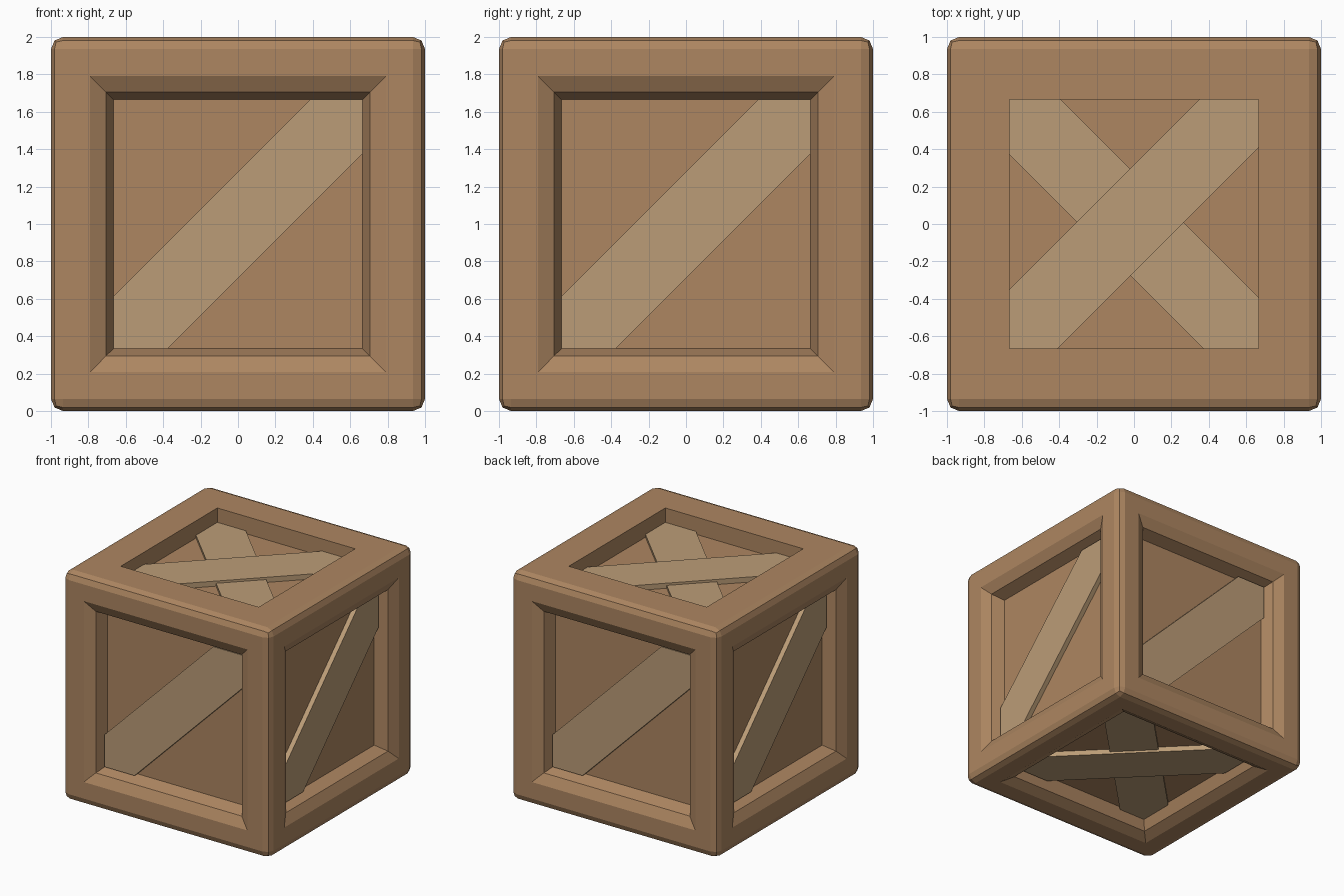
import bpy, bmesh, math
from mathutils import Matrix, Vector

if "Cube" in bpy.data.objects:
    bpy.data.objects.remove(bpy.data.objects["Cube"])

H = 0.665          # half width of the recessed panels
FLOOR = 0.15       # depth of the recessed panels
CENTRE = Matrix.Translation((0, 0, 1))


def material(name, rgb):
    m = bpy.data.materials.new(name)
    m.diffuse_color = (*rgb, 1)
    m.use_nodes = True
    m.node_tree.nodes["Principled BSDF"].inputs["Base Color"].default_value = m.diffuse_color
    return m


FRAME = material("frame_wood", (0.42, 0.24, 0.12))
PLANK = material("plank_wood", (0.50, 0.335, 0.185))


def finish(name, bm, mat):
    bmesh.ops.recalc_face_normals(bm, faces=bm.faces[:])
    me = bpy.data.meshes.new(name)
    bm.to_mesh(me)
    bm.free()
    me.materials.append(mat)
    ob = bpy.data.objects.new(name, me)
    bpy.context.collection.objects.link(ob)
    return ob


# Crate body: bevelled cube with a stepped recess in every face
def crate_body():
    bev = 0.065
    bm = bmesh.new()
    bmesh.ops.create_cube(bm, size=2, matrix=CENTRE)
    bmesh.ops.bevel(bm, geom=bm.edges[:], offset=bev, segments=2, profile=0.5, affect='EDGES')
    bm.normal_update()
    faces = [f for f in bm.faces if f.calc_area() > 1]
    flat = 1 - bev
    chamfer = 0.045
    sloped = [(flat - 0.79, 0), (0.085, -chamfer), (0.705 - H, chamfer - FLOOR)]
    straight = [(flat - H - 0.001, 0), (0.001, -FLOOR)]
    for f in faces:
        for width, depth in (straight if f.normal.z > 0.9 else sloped):
            bmesh.ops.inset_individual(bm, faces=[f], thickness=width, depth=depth,
                                       use_even_offset=True)
            bm.normal_update()
    finish("crate_body", bm, FRAME)


# Diagonal plank, clipped to the panel square; local z points out of the face
def brace(name, turn, top, up=0.28, low=0.29, flip=False):
    bottom = FLOOR + 0.002
    outline = [(-H, -H), (-H + low, -H), (H, H - low), (H, H), (H - up, H), (-H, -H + up)]
    outline = [(o[0] * (-1 if flip else 1), o[1]) for o in outline]
    bm = bmesh.new()
    face = bm.faces.new([bm.verts.new((x, y, 1 - bottom)) for x, y in outline])
    res = bmesh.ops.extrude_face_region(bm, geom=[face])
    verts = [v for v in res["geom"] if isinstance(v, bmesh.types.BMVert)]
    bmesh.ops.translate(bm, verts=verts, vec=Vector((0, 0, bottom - top)))
    bm.transform(CENTRE @ turn)
    finish(name, bm, PLANK)


crate_body()

# One plank on each side, rotated around the crate
for k, side in enumerate(("front", "right", "back", "left")):
    turn = Matrix.Rotation(k * math.pi / 2, 4, 'Z') @ Matrix.Rotation(math.pi / 2, 4, 'X')
    brace(side + "_brace", turn, 0.108)

# Crossed planks on top and bottom
brace("top_upper_brace", Matrix.Identity(4), 0.105, 0.318, 0.258)
brace("top_lower_brace", Matrix.Identity(4), 0.125, 0.275, 0.295, flip=True)
under = Matrix.Rotation(math.pi, 4, 'X')
brace("bottom_upper_brace", under, 0.105, 0.28, 0.29)
brace("bottom_lower_brace", under, 0.125, 0.26, 0.315, flip=True)
